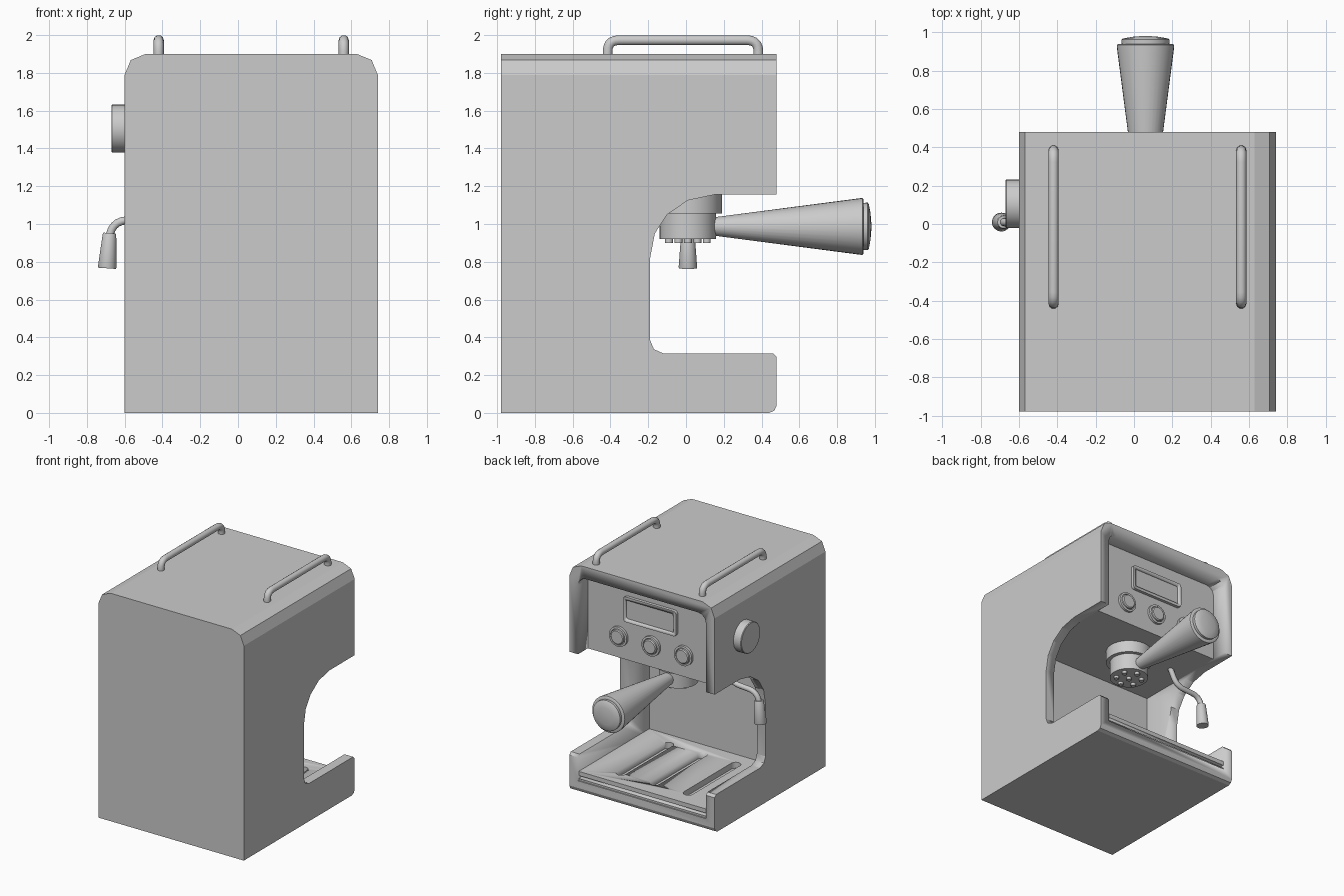
import bpy, bmesh
from math import pi, cos, sin
from mathutils import Vector, Matrix

if "Cube" in bpy.data.objects:
    bpy.data.objects.remove(bpy.data.objects["Cube"])

CX = 0.07                      # centre of the body across x
X0, X1 = -0.60, 0.74           # outer sides
I0, I1 = -0.52, 0.66           # inner sides


def finish(bm, name, angle=35):
    bmesh.ops.recalc_face_normals(bm, faces=bm.faces)
    me = bpy.data.meshes.new(name)
    bm.to_mesh(me)
    bm.free()
    ob = bpy.data.objects.new(name, me)
    bpy.context.collection.objects.link(ob)
    bpy.ops.object.select_all(action='DESELECT')
    ob.select_set(True)
    bpy.context.view_layer.objects.active = ob
    bpy.ops.object.shade_smooth_by_angle(angle=angle * pi / 180)
    return ob


def prism(name, profile, x0, x1, round_z=None, radius=0.1, segs=2):
    """Extrude a (y, z) profile along x, optionally rounding the side edges at height round_z."""
    bm = bmesh.new()
    f = bm.faces.new([bm.verts.new((x0, y, z)) for y, z in profile])
    ext = bmesh.ops.extrude_face_region(bm, geom=[f])['geom']
    bmesh.ops.translate(bm, vec=(x1 - x0, 0, 0), verts=[v for v in ext if isinstance(v, bmesh.types.BMVert)])
    bmesh.ops.recalc_face_normals(bm, faces=bm.faces)
    if round_z is not None:
        edges = [e for e in bm.edges if all(abs(v.co.z - round_z) < 1e-4 for v in e.verts)
                 and abs(e.verts[0].co.x - e.verts[1].co.x) < 1e-4]
        bmesh.ops.bevel(bm, geom=edges, offset=radius, segments=segs, profile=0.5, affect='EDGES')
    return finish(bm, name, 20)


def box(name, lo, hi, bevel=0, axis=None, segs=3):
    """Box between two corners; rounds all edges, or only those along one axis."""
    lo, hi = Vector(lo), Vector(hi)
    bm = bmesh.new()
    bmesh.ops.create_cube(bm, size=1)
    for v in bm.verts:
        v.co = (lo + hi) / 2 + v.co * (hi - lo)
    if bevel:
        edges = [e for e in bm.edges if axis is None or
                 abs((e.verts[0].co - e.verts[1].co).normalized()[axis]) > 0.9]
        bmesh.ops.bevel(bm, geom=edges, offset=bevel, segments=segs, profile=0.5, affect='EDGES')
    return finish(bm, name)


def lathe(name, profile, loc, direction=(0, 0, 1), n=32):
    """Revolve (radius, height) points around a direction, with closed ends."""
    bm = bmesh.new()
    rings = [[bm.verts.new((r * cos(2 * pi * i / n), r * sin(2 * pi * i / n), h)) for i in range(n)]
             for r, h in profile]
    for a, b in zip(rings, rings[1:]):
        for i in range(n):
            bm.faces.new((a[i], a[(i + 1) % n], b[(i + 1) % n], b[i]))
    bm.faces.new(rings[0])
    bm.faces.new(rings[-1])
    rot = Vector((0, 0, 1)).rotation_difference(Vector(direction)).to_matrix().to_4x4()
    bm.transform(Matrix.Translation(loc) @ rot)
    return finish(bm, name)


def tube(name, pts, radius, bend):
    """Round pipe along a path with filleted corners."""
    pts = [Vector(p) for p in pts]
    path = [pts[0]]
    for a, b, c in zip(pts, pts[1:], pts[2:]):
        p, q = b + (a - b).normalized() * bend, b + (c - b).normalized() * bend
        path += [p * (1 - t) ** 2 + b * 2 * t * (1 - t) + q * t * t for t in (0, .2, .4, .6, .8, 1)]
    path.append(pts[-1])
    cu = bpy.data.curves.new(name, 'CURVE')
    cu.dimensions = '3D'
    cu.bevel_depth = radius
    cu.bevel_resolution = 3
    cu.use_fill_caps = True
    sp = cu.splines.new('POLY')
    sp.points.add(len(path) - 1)
    for s, p in zip(sp.points, path):
        s.co = (*p, 1)
    sp.use_smooth = True
    ob = bpy.data.objects.new(name, cu)
    bpy.context.collection.objects.link(ob)
    return ob


def cut(target, cutter):
    m = target.modifiers.new('cut', 'BOOLEAN')
    m.operation = 'DIFFERENCE'
    m.solver = 'EXACT'
    m.object = cutter
    bpy.context.view_layer.objects.active = target
    bpy.ops.object.modifier_apply(modifier=m.name)
    bpy.data.objects.remove(cutter)


# housing: C-shaped side profile, hollowed between the side walls
side = [(-0.98, 0), (0.44, 0), (0.468, 0.012), (0.48, 0.04), (0.48, 0.295), (0.46, 0.315),
        (-0.12, 0.315), (-0.17, 0.337), (-0.19, 0.385), (-0.19, 0.82), (-0.165, 0.95), (-0.10, 1.05),
        (0.01, 1.125), (0.15, 1.155), (0.48, 1.155), (0.48, 1.90), (-0.98, 1.90)]
body = prism("housing", side, X0, X1, 1.90, 0.11)
cavity = prism("cavity_cutter", [(-0.46, 0.10), (0.6, 0.10), (0.6, 1.80), (0.35, 1.80),
                                 (0.35, 1.155), (-0.46, 1.155)], I0, I1, 1.80, 0.07, 3)
cut(body, cavity)

# drip tray with front groove and three drain slots
tray = box("drip_tray", (I0, -0.46, 0.09), (I1, 0.47, 0.175))
cut(tray, box("groove_cutter", (I0 - 0.1, 0.445, 0.115), (I1 + 0.1, 0.6, 0.14)))
for i in (-1, 0, 1):
    x = CX + 0.31 * i
    cut(tray, box("slot_cutter", (x - 0.04, -0.35, 0.125), (x + 0.04, 0.35, 0.3), 0.038, 2))

# display: raised frame with a recessed screen
frame = box("display_frame", (CX - 0.24, 0.34, 1.48), (CX + 0.25, 0.375, 1.69), 0.025, 1)
cut(frame, box("screen_cutter", (CX - 0.215, 0.36, 1.505), (CX + 0.225, 0.5, 1.665), 0.015, 1))

# three push buttons with collars
for i in (-1, 0, 1):
    lathe(f"button_{i + 2}", [(0.082, -0.01), (0.082, 0.02), (0.066, 0.022), (0.064, 0.012),
                              (0.06, 0.012), (0.06, 0.028), (0.052, 0.034)],
          (CX + 0.3 * i, 0.35, 1.335), (0, 1, 0))

# side dial
lathe("side_dial", [(0.127, -0.01), (0.127, 0.066), (0.122, 0.071)], (X0, 0.105, 1.505), (-1, 0, 0))

# top rails
for n, x in (("left", -0.42), ("right", 0.56)):
    tube(f"top_rail_{n}", [(x, -0.415, 1.88), (x, -0.415, 1.973), (x, 0.383, 1.973), (x, 0.383, 1.88)], 0.027, 0.06)

# brew head and filter holder
GX, GY = 0.06, 0.01
lathe("brew_head", [(0.18, 1.055), (0.18, 1.16)], (GX, GY, 0))
lathe("filter_basket", [(0.15, 0.92), (0.15, 1.07)], (GX, GY, 0))
nubs = [(0, 0)] + [(0.10 * cos(k * pi / 3 + pi / 6), 0.10 * sin(k * pi / 3 + pi / 6)) for k in range(6)]
for k, (dx, dy) in enumerate(nubs):
    lathe(f"basket_nub_{k}", [(0.021, 0.90), (0.021, 0.93)], (GX + dx, GY + dy, 0), n=12)

# filter holder handle with domed end cap
lathe("holder_handle", [(0.047, 0.13), (0.05, 0.16), (0.15, 0.925), (0.15, 0.935), (0.142, 0.94), (0.125, 0.94),
                        (0.126, 0.962), (0.118, 0.968), (0.07, 0.977), (0.02, 0.981)],
      (GX, 0, 0.987), (0, 1, 0))

# steam wand and nozzle
tube("steam_wand", [(-0.36, GY, 1.17), (-0.43, GY, 1.03), (-0.66, GY, 1.015), (-0.685, GY, 0.92)], 0.022, 0.07)
lathe("steam_nozzle", [(0.032, 0), (0.036, 0.008), (0.049, 0.18), (0.047, 0.187)], (-0.68, GY, 0.952), (-0.07, 0, -1))
